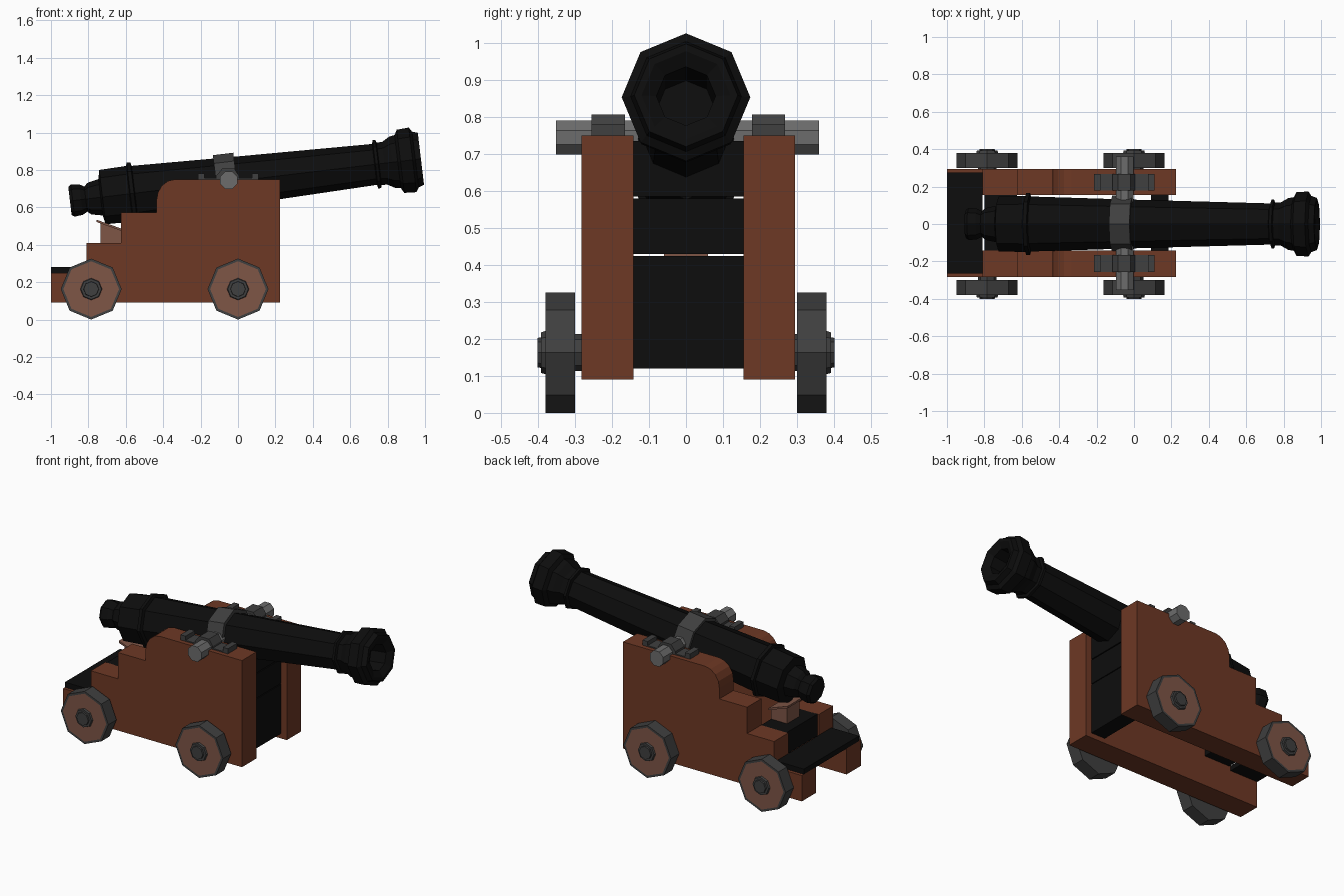
import bpy, bmesh, math
from mathutils import Matrix, Vector

if "Cube" in bpy.data.objects:
    bpy.data.objects.remove(bpy.data.objects["Cube"])


def material(name, rgb):
    m = bpy.data.materials.new(name)
    m.diffuse_color = (*rgb, 1)
    m.use_nodes = True
    m.node_tree.nodes["Principled BSDF"].inputs["Base Color"].default_value = m.diffuse_color
    return m


BLACK = material("black iron", (0.004, 0.004, 0.004))
BROWN = material("red brown wood", (0.155, 0.040, 0.018))
TAN = material("pale wood", (0.21, 0.092, 0.062))
DARK = material("dark grey iron", (0.05, 0.05, 0.05))
GREY = material("light grey iron", (0.15, 0.15, 0.15))


def finish(name, bm, *mats):
    bmesh.ops.recalc_face_normals(bm, faces=bm.faces)
    mesh = bpy.data.meshes.new(name)
    bm.to_mesh(mesh)
    bm.free()
    ob = bpy.data.objects.new(name, mesh)
    bpy.context.collection.objects.link(ob)
    for m in mats:
        mesh.materials.append(m)
    return ob


def box(name, x, y, z, mat):
    bm = bmesh.new()
    bmesh.ops.create_cube(bm, size=1)
    for v in bm.verts:
        v.co = Vector([(a + b) / 2 + c * (b - a) for (a, b), c in zip((x, y, z), v.co)])
    return finish(name, bm, mat)


def prism(name, pts, y0, y1, mat):
    """Extrude an x-z outline between two y values."""
    bm = bmesh.new()
    f = bm.faces.new([bm.verts.new((x, y0, z)) for x, z in pts])
    ext = bmesh.ops.extrude_face_region(bm, geom=[f])["geom"]
    bmesh.ops.translate(bm, vec=(0, y1 - y0, 0),
                        verts=[g for g in ext if isinstance(g, bmesh.types.BMVert)])
    return finish(name, bm, mat)


def lathe(name, profile, mat, closed=False):
    """Eight-sided turning about the x axis, one corner on top."""
    bm = bmesh.new()
    rings = [[bm.verts.new((t, r * math.sin(i * math.pi / 4), r * math.cos(i * math.pi / 4)))
              for i in range(8)] for t, r in profile]
    pairs = list(zip(rings, rings[1:]))
    if closed:
        pairs.append((rings[-1], rings[0]))
    else:
        bm.faces.new(rings[0])
        bm.faces.new(rings[-1])
    for a, b in pairs:
        for i in range(8):
            j = (i + 1) % 8
            bm.faces.new((a[i], a[j], b[j], b[i]))
    return finish(name, bm, mat)


def rod(name, x, z, y0, y1, r0, r1, mat, turn=0.0):
    """Eight-sided bar along y."""
    ob = lathe(name, [(y0, r0), (y1, r1)], mat)
    ob.data.transform(Matrix.Translation((x, 0, z)) @ Matrix.Rotation(turn, 4, 'Y')
                      @ Matrix.Rotation(math.pi / 2, 4, 'Z'))
    return ob


# Barrel and its strap, both tilted up
TILT = Matrix.Translation((0, 0, 0.742)) @ Matrix.Rotation(-math.atan(0.12), 4, 'Y')
barrel = lathe("barrel", [
    (-0.905, 0.075), (-0.89, 0.086), (-0.845, 0.082), (-0.82, 0.068), (-0.80, 0.085),
    (-0.74, 0.098), (-0.73, 0.146), (-0.585, 0.150), (-0.58, 0.167), (-0.56, 0.167),
    (-0.555, 0.147), (0, 0.130), (0.735, 0.110), (0.74, 0.130), (0.755, 0.130),
    (0.76, 0.114), (0.79, 0.115), (0.83, 0.138), (0.86, 0.143), (0.875, 0.170),
    (0.94, 0.174), (0.955, 0.150), (0.985, 0.140), (0.985, 0.120), (0.965, 0.080),
    (0.65, 0.080)], BLACK)
strap = lathe("barrel_strap", [(-0.095, 0.12), (-0.095, 0.152), (0.015, 0.152), (0.015, 0.12)],
              DARK, closed=True)
strap.data.transform(Matrix.Translation((-0.022, 0, 0)))
for ob in (barrel, strap):
    ob.data.transform(TILT)

# Stepped side cheeks with a rounded shoulder
shoulder = [(-0.335 - 0.10 * math.sin(a), 0.64 + 0.11 * math.cos(a))
            for a in (0, 0.4, 0.8, 1.2, math.pi / 2)]
outline = [(-1, 0.09), (0.225, 0.09), (0.225, 0.75), *shoulder, (-0.435, 0.573),
           (-0.625, 0.573), (-0.625, 0.41), (-0.81, 0.41), (-0.81, 0.25), (-1, 0.25)]
prism("left_cheek", outline, -0.283, -0.142, BROWN)
prism("right_cheek", outline, 0.156, 0.295, BROWN)

# Boards between the cheeks
for i, (z0, z1) in enumerate([(0.12, 0.27), (0.27, 0.425), (0.43, 0.58), (0.586, 0.735)]):
    box(f"front_board_{i + 1}", (0.09, 0.185), (-0.145, 0.158), (z0, z1), BLACK)
box("rear_board", (-1, -0.81), (-0.265, 0.275), (0.25, 0.282), BLACK)
box("step_board", (-0.80, -0.625), (-0.145, 0.158), (0.275, 0.41), BLACK)

# Elevating wedge
prism("wedge", [(-0.735, 0.41), (-0.625, 0.41), (-0.625, 0.485), (-0.735, 0.515)],
      -0.06, 0.06, TAN)
prism("wedge_cap", [(-0.757, 0.522), (-0.625, 0.475), (-0.625, 0.487), (-0.757, 0.534)],
      -0.085, 0.085, TAN)

# Trunnion bar with its clamps
rod("trunnion", -0.05, 0.745, -0.352, 0.36, 0.05, 0.05, GREY, math.pi / 8)
for side, y0, y1 in (("left", -0.256, -0.165), ("right", 0.178, 0.268)):
    box(side + "_clamp_plate", (-0.215, 0.11), (y0, y1), (0.74, 0.757), DARK)
    for end, x in (("rear", -0.215), ("front", 0.075)):
        box(f"{side}_{end}_clamp_block", (x, x + 0.035), (y0, y1), (0.75, 0.782), DARK)
    arch = [(-0.115, 0.74), (-0.115, 0.77), (-0.085, 0.807), (-0.02, 0.807),
            (0.005, 0.77), (0.005, 0.74)]
    prism(side + "_clamp_arch", arch, y0, y1, DARK)

# Wheels with wooden faces, hubs and axle stubs
for end, x in (("rear", -0.785), ("front", 0.0)):
    for side, s in (("left", -1), ("right", 1)):
        n = f"{end}_{side}_"
        wheel = rod(n + "wheel", x, 0.163, s * 0.30, s * 0.38, 0.163, 0.163, DARK)
        wheel.data.materials.append(TAN)
        bm = bmesh.new()
        bm.from_mesh(wheel.data)
        bm.normal_update()
        face = max(bm.faces, key=lambda f: s * f.calc_center_median().y)
        bmesh.ops.inset_region(bm, faces=[face], thickness=0.014)
        face.material_index = 1
        bm.to_mesh(wheel.data)
        bm.free()
        rod(n + "hub", x, 0.163, s * 0.375, s * 0.392, 0.060, 0.055, DARK)
        rod(n + "hub_cap", x, 0.163, s * 0.385, s * 0.402, 0.042, 0.040, DARK)
        rod(n + "axle", x, 0.163, s * 0.26, s * 0.31, 0.05, 0.05, DARK)
